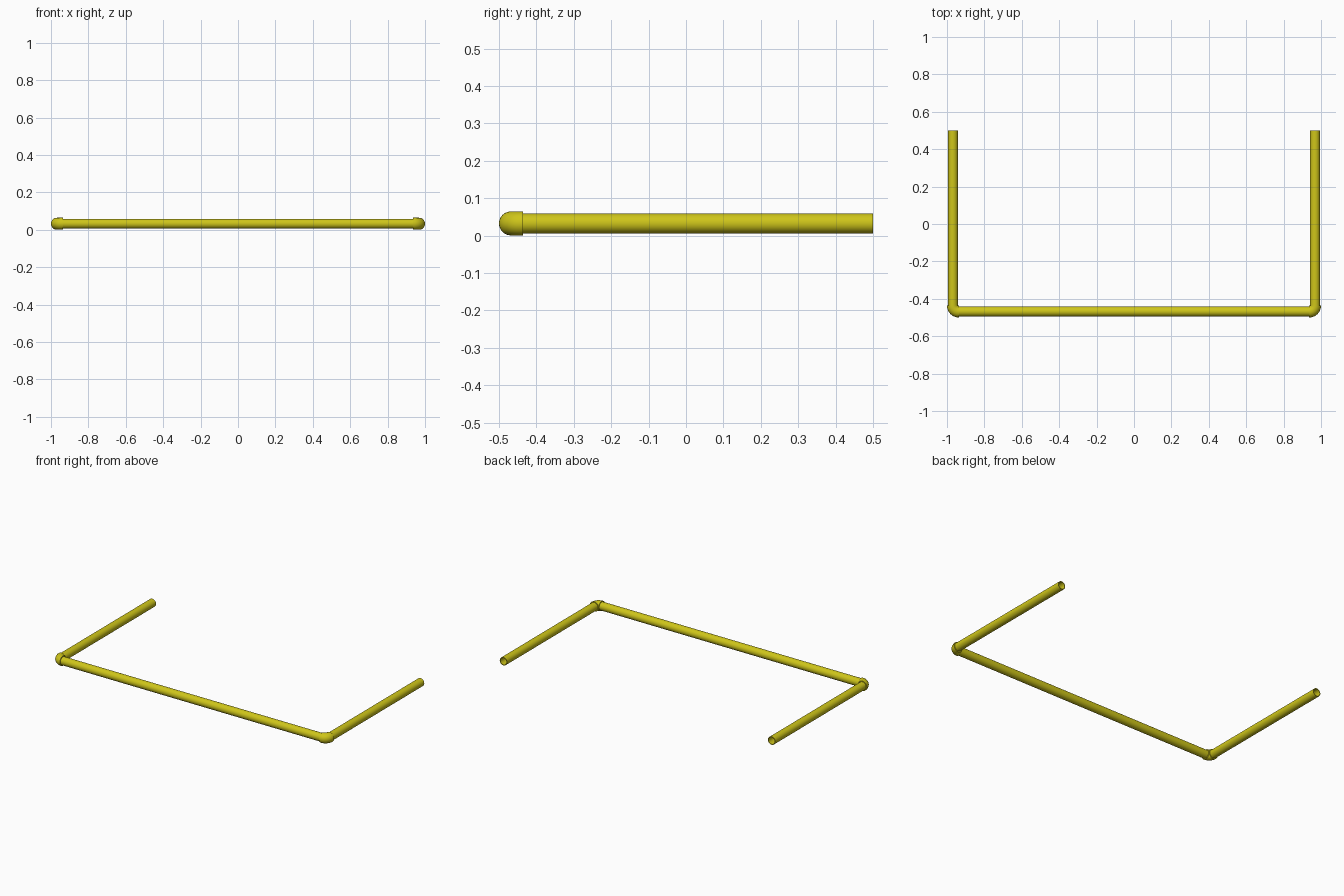
import bpy, bmesh, math
from mathutils import Matrix, Vector

if "Cube" in bpy.data.objects:
    bpy.data.objects.remove(bpy.data.objects["Cube"])

R_TUBE, R_IN, R_ELBOW = 0.0265, 0.0225, 0.032
CX, CY, CZ = 0.968, -0.468, 0.0325      # tube centre lines
BEND = 0.032                            # elbow bend radius
SEG = 32

yellow = bpy.data.materials.new("yellow_paint")
yellow.diffuse_color = (0.62, 0.56, 0.01, 1)
yellow.use_nodes = True
yellow.node_tree.nodes["Principled BSDF"].inputs["Base Color"].default_value = yellow.diffuse_color


def finish(bm, name):
    bmesh.ops.recalc_face_normals(bm, faces=bm.faces)
    mesh = bpy.data.meshes.new(name)
    bm.to_mesh(mesh)
    bm.free()
    ob = bpy.data.objects.new(name, mesh)
    bpy.context.collection.objects.link(ob)
    mesh.materials.append(yellow)
    bpy.ops.object.select_all(action='DESELECT')
    ob.select_set(True)
    bpy.context.view_layer.objects.active = ob
    bpy.ops.object.shade_smooth_by_angle(angle=math.radians(35))
    return ob


def tube(name, start, end):
    """Hollow straight pipe with open ends."""
    start, end = Vector(start), Vector(end)
    axis = end - start
    rot = axis.to_track_quat('Z', 'Y').to_matrix().to_4x4()
    length = axis.length
    bm = bmesh.new()
    profile = [(R_IN, 0), (R_TUBE, 0), (R_TUBE, length), (R_IN, length)]
    vs = [bm.verts.new((r, 0, z)) for r, z in profile]
    es = [bm.edges.new((vs[i], vs[(i + 1) % 4])) for i in range(4)]
    bmesh.ops.spin(bm, geom=vs + es, cent=(0, 0, 0), axis=(0, 0, 1),
                   angle=math.tau, steps=SEG, use_merge=True)
    bmesh.ops.remove_doubles(bm, verts=bm.verts, dist=1e-5)
    bmesh.ops.transform(bm, matrix=Matrix.Translation(start) @ rot, verts=bm.verts)
    return finish(bm, name)


def elbow(name, side):
    """Quarter bend, slightly fatter than the pipes it joins."""
    cx, cy = side * (CX - BEND), CY + BEND
    bm = bmesh.new()
    m = Matrix.Translation((cx, CY, CZ)) @ Matrix.Rotation(math.pi / 2, 4, 'Y')
    ring = bmesh.ops.create_circle(bm, cap_ends=True, segments=SEG,
                                   radius=R_ELBOW, matrix=m)["verts"]
    face = bm.faces[:][0]
    start_cap = face.copy()
    bmesh.ops.spin(bm, geom=[face] + list(face.edges) + ring, cent=(cx, cy, CZ),
                   axis=(0, 0, side), angle=math.pi / 2, steps=10)
    bmesh.ops.remove_doubles(bm, verts=bm.verts, dist=1e-5)
    return finish(bm, name)


# Front bar, two side legs and the corner elbows
tube("front_bar", (BEND - CX, CY, CZ), (CX - BEND, CY, CZ))
for side, word in ((-1, "left"), (1, "right")):
    tube(word + "_leg", (side * CX, CY + BEND, CZ), (side * CX, 0.5, CZ))
    elbow(word + "_elbow", side)
